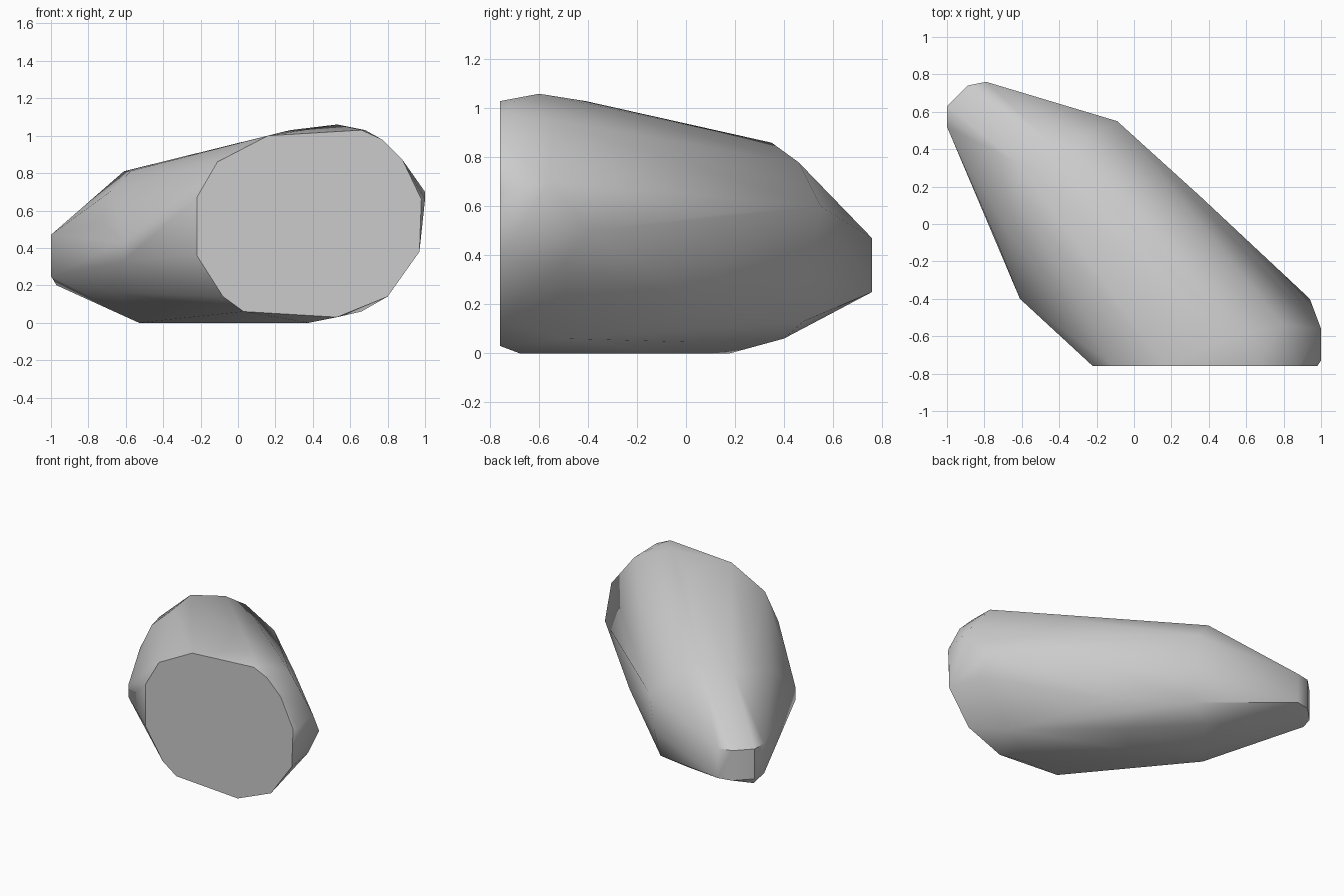
import bpy
import bmesh
import math
from mathutils import Vector

default_cube = bpy.data.objects.get("Cube")
if default_cube:
    bpy.data.objects.remove(default_cube, do_unlink=True)


def make_material(name, colour):
    material = bpy.data.materials.new(name)
    material.use_nodes = True
    material.diffuse_color = colour
    shader = material.node_tree.nodes["Principled BSDF"]
    shader.inputs["Base Color"].default_value = colour
    return material


def cross_section(left, right, low, high, squareness, sides=14):
    """Rounded upright ring spanning two plan points, from low to high."""
    left, right = Vector(left), Vector(right)
    middle, half_width = (left + right) / 2, (right - left) / 2
    centre_height, half_height = (low + high) / 2, (high - low) / 2
    points = []
    for index in range(sides):
        angle = math.tau * (index + 0.5) / sides
        across, upward = math.cos(angle), math.sin(angle)
        across = math.copysign(abs(across) ** squareness, across)
        upward = math.copysign(abs(upward) ** squareness, upward)
        plan = middle + half_width * across
        points.append((plan.x, plan.y, centre_height + half_height * upward))
    return points


# Flat front cap, as an outline in x and z
front_y = -0.76
cap_outline = [(-.22, .36), (-.22, .67), (-.11, .86), (.16, 1), (.66, 1.03),
               (.77, .98), (.88, .87), (.98, .66), (.97, .38), (.8, .14),
               (.53, .03), (.03, .06), (-.08, .14)]
shell_points = [(x, front_y, z) for x, z in cap_outline]

# Rounded body sections, from the middle to the narrowing shoulder
shell_points += cross_section((-.56, -.33), (.37, .15), 0, .93, squareness=1)
shell_points += cross_section((-.74, -.1), (-.1, .53), .02, .85, squareness=.9)

# Blunt facets around the wide end
shell_points += [(.53, -.6, 1.06), (.28, -.41, 1.03), (.68, -.7, 1.03),
                 (.8, -.54, .95), (1, -.56, .7), (1, -.73, .66),
                 (.94, -.4, .5), (.92, -.5, .37), (.66, -.5, .06),
                 (.38, -.68, 0), (-.61, -.4, .33), (-.61, -.4, .43)]

# Shoulder corners where the body bends towards the tip
shell_points += [(-.61, .32, .81), (-.35, .35, .86), (-.26, .46, .78),
                 (-.09, .55, .6), (-.13, .48, .13), (-.53, .08, 0),
                 (-.42, .18, 0), (-.3, .4, .06)]

# Narrow tip, with the same plan at its lower and upper edges
tip_plan = [(-1, .52), (-1, .63), (-.89, .74), (-.79, .76)]
for low_edge in (True, False):
    shell_points += [(x, y, .25 if low_edge else .47) for x, y in tip_plan]
shell_points.append((-.97, .6, .2))

# Wrap the sections in one faceted shell
shell = bmesh.new()
for point in shell_points:
    shell.verts.new(point)
hull = bmesh.ops.convex_hull(shell, input=shell.verts)
unused = {item for item in hull["geom_interior"] + hull["geom_unused"]
          if isinstance(item, bmesh.types.BMVert)}
bmesh.ops.delete(shell, geom=list(unused), context="VERTS")
bmesh.ops.dissolve_limit(shell, angle_limit=math.radians(1),
                         verts=shell.verts, edges=shell.edges)
bmesh.ops.recalc_face_normals(shell, faces=shell.faces)

mesh = bpy.data.meshes.new("tapered_body")
shell.to_mesh(mesh)
shell.free()
mesh.materials.append(make_material("plain grey", (0.6, 0.6, 0.6, 1)))
body = bpy.data.objects.new("tapered_body", mesh)
bpy.context.collection.objects.link(body)

# Soft sides with crisp rims at the cap and tip
bpy.ops.object.select_all(action="DESELECT")
body.select_set(True)
bpy.context.view_layer.objects.active = body
bpy.ops.object.shade_smooth_by_angle(angle=math.radians(40))
